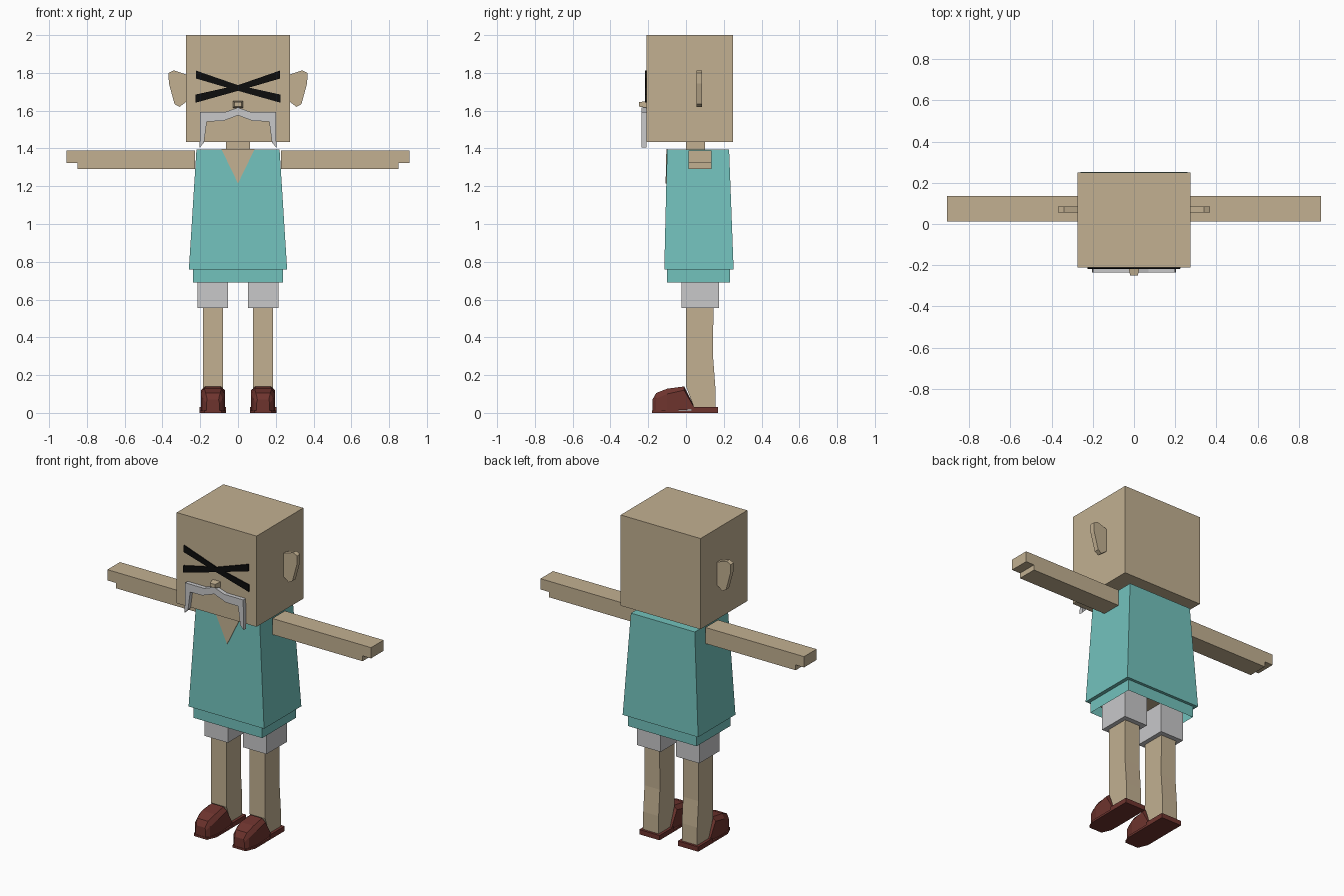
import bpy
import bmesh

if "Cube" in bpy.data.objects:
    bpy.data.objects.remove(bpy.data.objects["Cube"], do_unlink=True)


def material(name, rgb):
    m = bpy.data.materials.new(name)
    m.use_nodes = True
    m.diffuse_color = (*rgb, 1)
    m.node_tree.nodes["Principled BSDF"].inputs["Base Color"].default_value = (*rgb, 1)
    return m


SKIN = material("skin tan", (0.54, 0.435, 0.285))
TEAL = material("shirt teal", (0.17, 0.54, 0.505))
GREY = material("light grey", (0.58, 0.58, 0.59))
BROWN = material("shoe red brown", (0.155, 0.034, 0.027))
BLACK = material("eye black", (0.004, 0.004, 0.004))


def loft(name, rings, mat, cap_start=True, cap_end=True):
    """Skin a list of equal length point rings into one mesh."""
    bm = bmesh.new()
    loops = [[bm.verts.new(p) for p in ring] for ring in rings]
    for a, b in zip(loops, loops[1:]):
        for i in range(len(a)):
            j = (i + 1) % len(a)
            bm.faces.new((a[i], a[j], b[j], b[i]))
    if cap_start:
        bm.faces.new(loops[0][::-1])
    if cap_end:
        bm.faces.new(loops[-1])
    bmesh.ops.recalc_face_normals(bm, faces=bm.faces)
    mesh = bpy.data.meshes.new(name)
    bm.to_mesh(mesh)
    bm.free()
    mesh.materials.append(mat)
    obj = bpy.data.objects.new(name, mesh)
    bpy.context.collection.objects.link(obj)
    return obj


def rect(x0, x1, y0, y1, z):
    return [(x0, y0, z), (x1, y0, z), (x1, y1, z), (x0, y1, z)]


def box(name, x, y, z, mat):
    return loft(name, [rect(*x, *y, h) for h in z], mat)


def plate(name, outline, y0, y1, mat):
    """Extrude an x-z outline along y."""
    return loft(name, [[(x, y, z) for x, z in outline] for y in (y0, y1)], mat)


# Head, neck and body
box("head", (-0.275, 0.275), (-0.21, 0.25), (1.435, 2.0), SKIN)
box("neck", (-0.063, 0.063), (0.0, 0.10), (1.38, 1.44), SKIN)
box("torso", (-0.19, 0.19), (-0.08, 0.20), (0.74, 1.38), SKIN)

# Shirt with stepped hem, open underneath
loft("shirt", [
    rect(-0.22, 0.22, -0.10, 0.228, 1.395),
    rect(-0.26, 0.26, -0.115, 0.252, 0.76),
    rect(-0.237, 0.237, -0.10, 0.234, 0.76),
    rect(-0.237, 0.237, -0.10, 0.234, 0.69),
], TEAL, cap_end=False)

# Neck opening, lying on the sloping shirt front
loft("neck_opening", [
    [(-0.088, y, 1.396), (0.088, y, 1.396), (0, y - 0.004, 1.215)]
    for y in (-0.104, -0.098)], SKIN)

# Crossed eyes, each strip narrow in the middle
for name, s, y in (("eye_strip_a", 1, -0.217), ("eye_strip_b", -1, -0.218)):
    plate(name, [(-0.222 * s, 1.812), (0, 1.735), (0.225 * s, 1.685),
                 (0.225 * s, 1.642), (0, 1.705), (-0.222 * s, 1.77)],
          y, -0.209, BLACK)

# Nose, tapering forward
loft("nose", [
    [(-w, y, lo), (w, y, lo), (w, y, hi), (-w, y, hi)]
    for w, y, lo, hi in ((0.028, -0.209, 1.615, 1.65), (0.018, -0.25, 1.622, 1.645))], SKIN)

# Moustache, one half outline mirrored
upper = [(0.07, 1.592), (0.20, 1.592), (0.203, 1.405)]
lower = [(0.18, 1.43), (0.165, 1.543), (0.08, 1.545)]
half = upper + lower
moustache = [(0, 1.617)] + half + [(0, 1.575)] + [(-x, z) for x, z in half[::-1]]
plate("moustache", moustache, -0.235, -0.209, GREY)

EAR = [(0.27, 1.79), (0.30, 1.80), (0.34, 1.813), (0.368, 1.80), (0.366, 1.745),
       (0.336, 1.635), (0.31, 1.62), (0.27, 1.65)]
ARM = [(0.228, 1.29), (0.85, 1.29), (0.85, 1.323), (0.908, 1.323),
       (0.908, 1.39), (0.228, 1.39)]
# Shoe stations along y: half width, bottom, shoulder, top half width, top
SHOE = [(-0.178, 0.035, 0.005, 0.05, 0.03, 0.07),
        (-0.158, 0.052, 0.006, 0.075, 0.038, 0.105),
        (-0.10, 0.064, 0.010, 0.10, 0.045, 0.128),
        (-0.01, 0.064, 0.016, 0.12, 0.04, 0.14),
        (0.045, 0.064, 0.018, 0.026, 0.04, 0.03)]

for side, s in (("left", 1), ("right", -1)):
    cx = 0.133 * s
    plate(side + "_ear", [(x * s, z) for x, z in EAR], 0.056, 0.086, SKIN)
    plate(side + "_arm", [(x * s, z) for x, z in ARM], 0.012, 0.135, SKIN)
    box(side + "_short", (cx - 0.081, cx + 0.081), (-0.025, 0.175), (0.555, 0.75), GREY)
    loft(side + "_leg", [
        rect(cx - 0.053, cx + 0.053, 0.0, 0.145, 0.56),
        rect(cx - 0.053, cx + 0.053, 0.0, 0.143, 0.30),
        rect(cx - 0.053, cx + 0.053, 0.0, 0.155, 0.14),
        rect(cx - 0.053, cx + 0.053, 0.044, 0.155, 0.025)], SKIN)
    loft(side + "_shoe", [
        [(cx - w, y, b), (cx + w, y, b), (cx + w, y, m),
         (cx + tw, y, t), (cx - tw, y, t), (cx - w, y, m)]
        for y, w, b, m, tw, t in SHOE], BROWN)
    loft(side + "_sole", [
        rect(cx - 0.07, cx + 0.07, -0.178 if z < 0.01 else 0.03, 0.17, z)
        for z in (0.012, 0.03)], BROWN)
    # Thin sole under the whole foot, narrow at the toe
    loft(side + "_tread", [
        [(cx - 0.045, -0.18, z), (cx + 0.045, -0.18, z), (cx + 0.07, -0.12, z),
         (cx + 0.07, 0.17, z), (cx - 0.07, 0.17, z), (cx - 0.07, -0.12, z)]
        for z in (0.0, 0.013)], BROWN)
